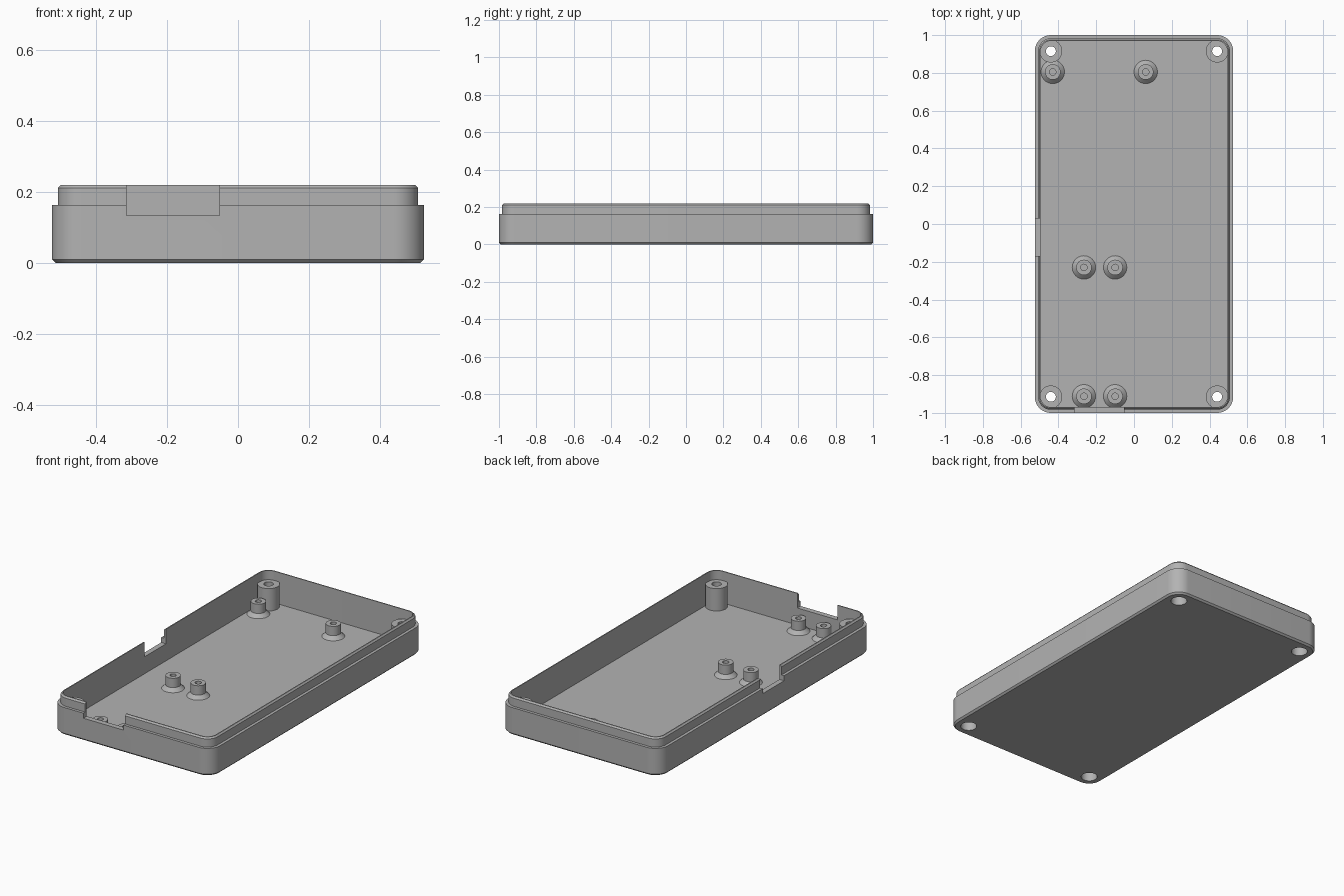
import bpy
import bmesh
from math import cos, sin, pi, radians

default = bpy.data.objects.get("Cube")
if default:
    bpy.data.objects.remove(default, do_unlink=True)

HALF_X, HALF_Y, CORNER = 0.525, 1.0, 0.085
FLOOR, LEDGE, TOP = 0.032, 0.163, 0.22

grey = bpy.data.materials.new("grey_plastic")
grey.use_nodes = True
colour = (0.45, 0.45, 0.45, 1)
grey.diffuse_color = colour
grey.node_tree.nodes["Principled BSDF"].inputs["Base Color"].default_value = colour


def loft(name, rings, cap=True, closed=False):
    """Skin a list of equal-length point rings into a mesh object."""
    bm = bmesh.new()
    loops = [[bm.verts.new(p) for p in ring] for ring in rings]
    pairs = list(zip(loops, loops[1:]))
    if closed:
        pairs.append((loops[-1], loops[0]))
    for a, b in pairs:
        for i in range(len(a)):
            j = (i + 1) % len(a)
            bm.faces.new((a[i], a[j], b[j], b[i]))
    if cap:
        bm.faces.new(loops[0][::-1])
        bm.faces.new(loops[-1])
    bmesh.ops.recalc_face_normals(bm, faces=bm.faces)
    mesh = bpy.data.meshes.new(name)
    bm.to_mesh(mesh)
    bm.free()
    mesh.materials.append(grey)
    obj = bpy.data.objects.new(name, mesh)
    bpy.context.collection.objects.link(obj)
    return obj


def rounded_ring(inset, z, steps=12):
    """Rounded rectangle, inset from the outer outline."""
    r = CORNER - inset
    points = []
    for k, (sx, sy) in enumerate([(1, 1), (-1, 1), (-1, -1), (1, -1)]):
        for s in range(steps + 1):
            a = (k + s / steps) * pi / 2
            points.append((sx * (HALF_X - CORNER) + r * cos(a),
                           sy * (HALF_Y - CORNER) + r * sin(a), z))
    return points


def lathe(name, x, y, profile, cap=True, closed=False, sides=40):
    rings = [[(x + r * cos(2 * pi * i / sides), y + r * sin(2 * pi * i / sides), z)
              for i in range(sides)] for r, z in profile]
    return loft(name, rings, cap, closed)


def block(name, x0, x1, y0, y1, z0, z1):
    return loft(name, [[(x0, y0, z), (x1, y0, z), (x1, y1, z), (x0, y1, z)]
                       for z in (z0, z1)])


def activate(obj):
    bpy.ops.object.select_all(action='DESELECT')
    obj.select_set(True)
    bpy.context.view_layer.objects.active = obj


def cut(obj, cutter):
    mod = obj.modifiers.new("cut", 'BOOLEAN')
    mod.operation = 'DIFFERENCE'
    mod.solver = 'EXACT'
    mod.object = cutter
    activate(obj)
    bpy.ops.object.modifier_apply(modifier=mod.name)
    bpy.data.objects.remove(cutter, do_unlink=True)


def smooth(obj):
    activate(obj)
    bpy.ops.object.shade_smooth_by_angle(angle=radians(30))


# Tray: chamfered base, outer wall, stepped lip, inner wall and floor
tray = loft("tray", [rounded_ring(i, z) for i, z in [
    (0.01, 0), (0, 0.01), (0, LEDGE), (0.017, LEDGE), (0.017, TOP - 0.009),
    (0.025, TOP), (0.031, TOP), (0.031, FLOOR)]])

# Port notches in the front and right walls
cut(tray, block("front_notch_cutter", -0.315, -0.052, -1.1, -0.95, 0.133, 0.3))
cut(tray, block("side_notch_cutter", -0.6, -0.48, -0.17, 0.03, 0.133, 0.3))

# Corner screw bosses, with counterbores opening through the base
for side, sx in (("left", 1), ("right", -1)):
    for end, sy in (("front", -1), ("back", 1)):
        x, y = sx * 0.44, sy * 0.915
        cut(tray, lathe("screw_hole_cutter", x, y, [(0.045, -0.1), (0.045, 0.1)]))
        boss = lathe(f"{end}_{side}_screw_boss", x, y, [
            (0.06, FLOOR), (0.06, 0.165), (0.026, 0.165),
            (0.026, 0.12), (0.045, 0.12), (0.045, FLOOR)], cap=False, closed=True)
        smooth(boss)
smooth(tray)

# Board standoffs with flared feet and blind pilot holes
standoffs = [(-0.43, 0.805), (0.062, 0.805)]
standoffs += [(x, y) for x in (-0.265, -0.1) for y in (-0.23, -0.912)]
for n, (x, y) in enumerate(standoffs, 1):
    smooth(lathe(f"standoff_{n}", x, y, [
        (0.062, FLOOR - 0.005), (0.062, FLOOR), (0.041, FLOOR + 0.021), (0.041, 0.108),
        (0.017, 0.108), (0.017, FLOOR + 0.01)]))
